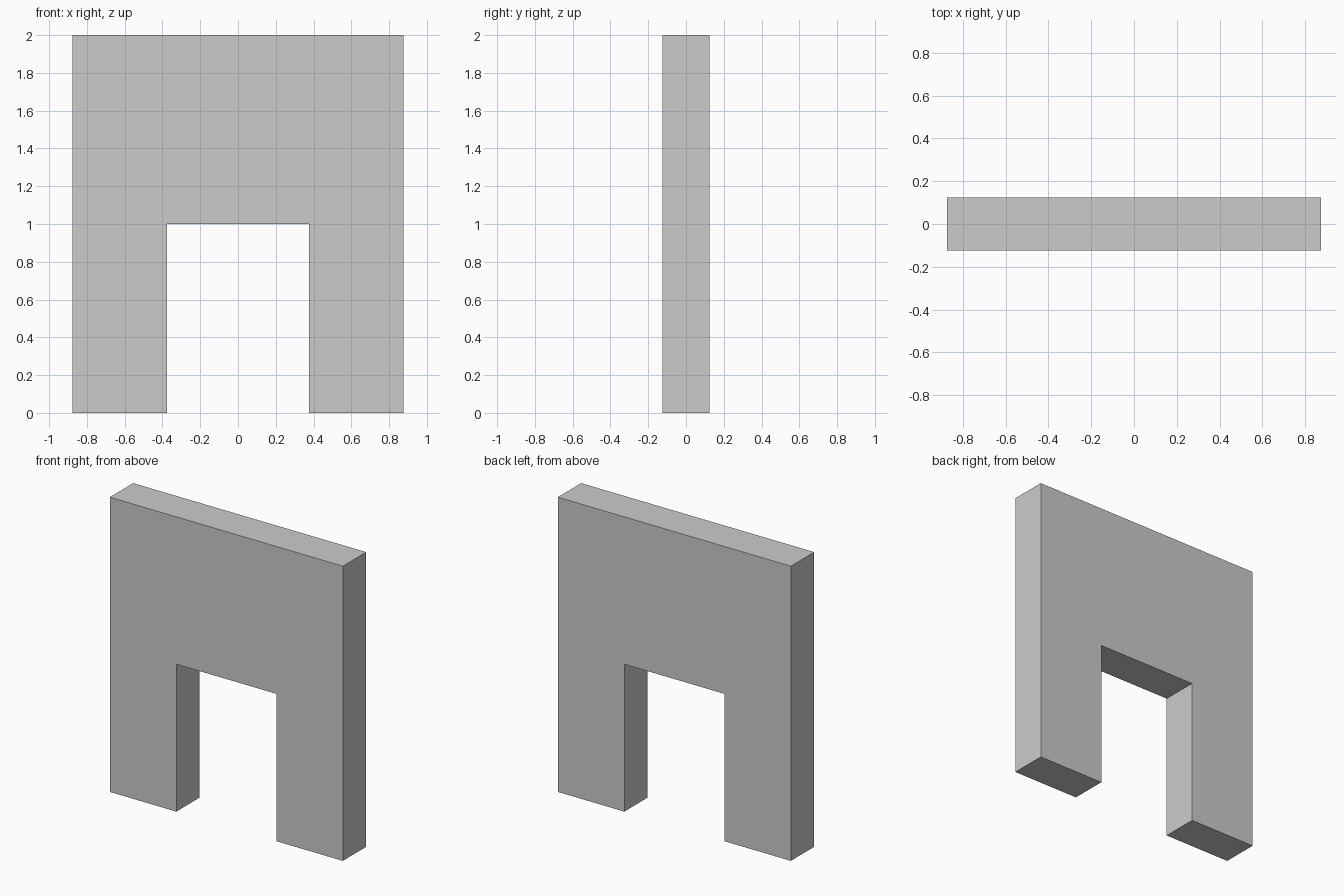
import bpy
import bmesh

if "Cube" in bpy.data.objects:
    bpy.data.objects.remove(bpy.data.objects["Cube"])

HALF_WIDTH, HALF_DEPTH, HEIGHT = 0.875, 0.125, 2.0
OPEN_HALF, OPEN_HEIGHT = 0.375, 1.0


def extruded_profile(name, points, y0, y1):
    """Extrude an xz outline along y into a closed solid."""
    bm = bmesh.new()
    face = bm.faces.new([bm.verts.new((x, y0, z)) for x, z in points])
    result = bmesh.ops.extrude_face_region(bm, geom=[face], use_keep_orig=True)
    verts = [g for g in result["geom"] if isinstance(g, bmesh.types.BMVert)]
    bmesh.ops.translate(bm, verts=verts, vec=(0, y1 - y0, 0))
    bmesh.ops.recalc_face_normals(bm, faces=bm.faces[:])
    mesh = bpy.data.meshes.new(name)
    bm.to_mesh(mesh)
    bm.free()
    obj = bpy.data.objects.new(name, mesh)
    bpy.context.collection.objects.link(obj)
    return obj


# Wall slab with a centred doorway: right half outline, mirrored to the left
right = [(OPEN_HALF, OPEN_HEIGHT), (OPEN_HALF, 0),
         (HALF_WIDTH, 0), (HALF_WIDTH, HEIGHT)]
left = [(-x, z) for x, z in reversed(right)]
extruded_profile("doorway_wall", right + left, -HALF_DEPTH, HALF_DEPTH)
